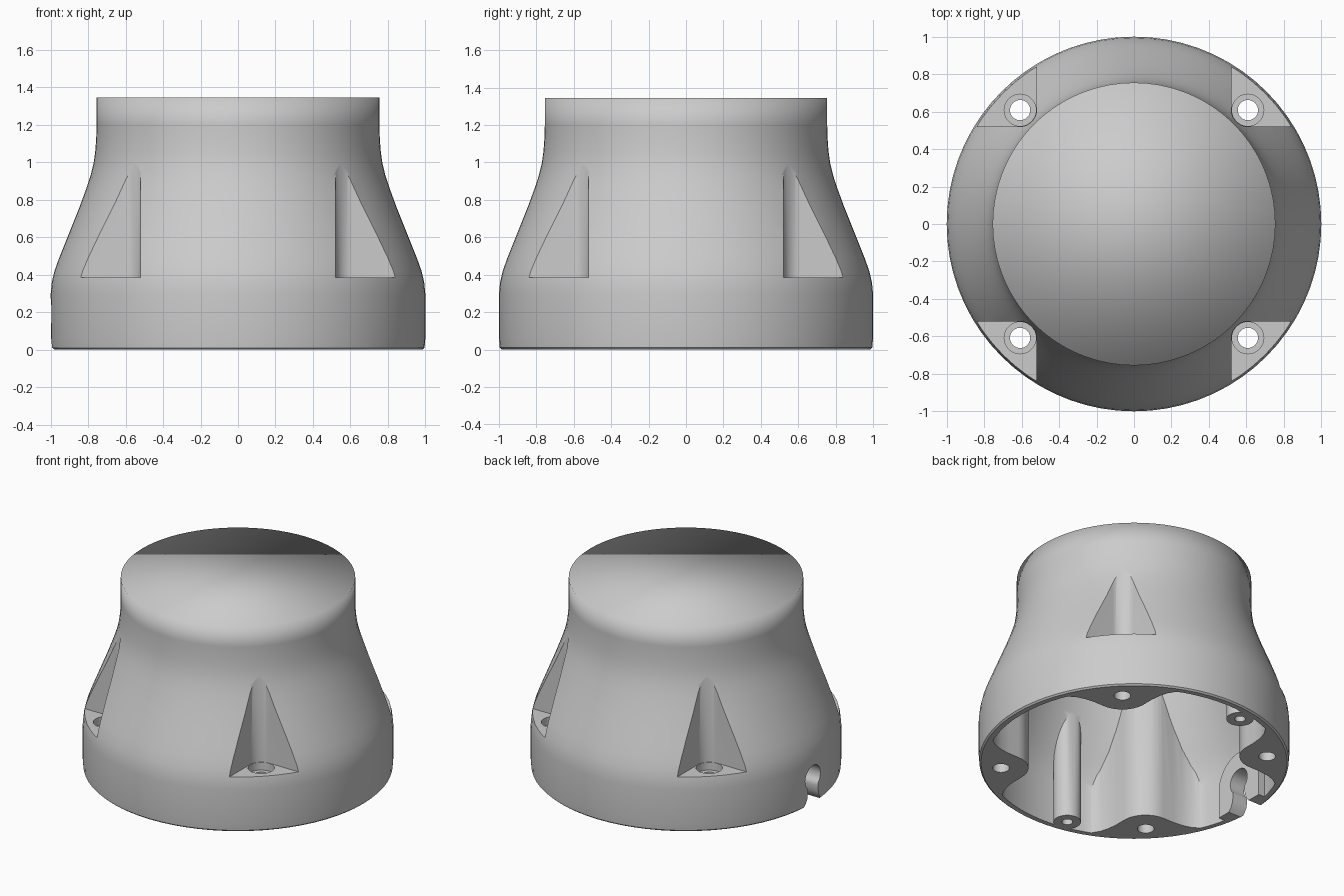
import bpy, bmesh
from math import cos, sin, pi, radians
from mathutils import Vector

if "Cube" in bpy.data.objects:
    bpy.data.objects.remove(bpy.data.objects["Cube"])

SEG = 72


def finish(name, bm):
    bmesh.ops.recalc_face_normals(bm, faces=bm.faces[:])
    me = bpy.data.meshes.new(name)
    bm.to_mesh(me)
    bm.free()
    ob = bpy.data.objects.new(name, me)
    bpy.context.collection.objects.link(ob)
    return ob


def loft(name, rings):
    """Closed solid through a list of equally sized point rings."""
    bm = bmesh.new()
    vs = [[bm.verts.new(p) for p in ring] for ring in rings]
    n = len(vs[0])
    for a, b in zip(vs, vs[1:]):
        for i in range(n):
            j = (i + 1) % n
            bm.faces.new((a[i], a[j], b[j], b[i]))
    bm.faces.new(vs[0][::-1])
    bm.faces.new(vs[-1])
    return finish(name, bm)


def circle(cx, cy, r, n=32, a0=0, a1=360):
    full = a1 - a0 == 360
    k = n if full else n - 1
    return [(cx + r * cos(radians(a0 + (a1 - a0) * i / k)),
             cy + r * sin(radians(a0 + (a1 - a0) * i / k))) for i in range(n)]


def lathe(name, profile):
    return loft(name, [[(x, y, z) for x, y in circle(0, 0, r, SEG)] for r, z in profile])


def prism(name, poly, z0, z1):
    return loft(name, [[(x, y, z) for x, y in poly] for z in (z0, z1)])


def prism_x(name, poly, x0, x1):
    return loft(name, [[(x, y, z) for y, z in poly] for x in (x0, x1)])


def cut(target, cutter):
    m = target.modifiers.new("cut", 'BOOLEAN')
    m.operation = 'DIFFERENCE'
    m.solver = 'EXACT'
    m.object = cutter
    bpy.context.view_layer.objects.active = target
    bpy.ops.object.modifier_apply(modifier=m.name)
    bpy.data.objects.remove(cutter, do_unlink=True)


def corners(poly):
    """Mirror a plan outline into the four quadrants."""
    for sx in (-1, 1):
        for sy in (-1, 1):
            yield [(sx * x, sy * y) for x, y in poly]


# Outer bell-shaped body
outer = [(.985, 0), (.996, .01), (1, .06), (1, .30), (.994, .36), (.98, .42), (.955, .49),
         (.925, .565), (.885, .665), (.845, .765), (.81, .86), (.787, .93), (.771, .995),
         (.762, 1.06), (.757, 1.13), (.755, 1.2), (.755, 1.345)]
body = lathe("housing", outer)

# Hollow interior, leaving solid columns for the screws
inner = [(.95, -.1), (.95, .30), (.943, .36), (.928, .42), (.902, .49), (.87, .565),
         (.83, .665), (.79, .765), (.755, .86), (.732, .93), (.716, .995), (.706, 1.06),
         (.70, 1.15), (.70, 1.25), (.68, 1.285)]
cavity = lathe("cavity", inner)

side = [(.25, 1.2), (.25, .95), (.33, .91), (.375, .87), (.405, .82), (.423, .76), (.43, .69)]
boss = side + circle(.61, .61, .18, 12, 180, 270) + [(y, x) for x, y in side[::-1]] + [(1.2, 1.2)]
for poly in corners(boss):
    cut(cavity, prism("boss", poly, -.3, 1.6))

# Two slim inner posts and the thicker wall around the cable notch
for s in (-1, 1):
    cut(cavity, prism("post", circle(-.165, s * .865, .088), -.3, 1.6))
pad = [(-.2, -.3), (.2, -.3), (.2, .2)] + circle(0, .2, .2, 16, 8, 172) + [(-.2, .2)]
cut(cavity, prism_x("notch_pad", pad, -1.2, -.88))
cut(body, cavity)

# Corner screw pockets with counterbore and through hole
pocket = [(.52, 1.2)] + circle(.61, .61, .09, 12, 180, 270) + [(1.2, .52), (1.2, 1.2)]
for poly in corners(pocket):
    cut(body, prism("pocket", poly, .385, 1.6))
for poly in corners(circle(.608, .608, .085)):
    cut(body, prism("counterbore", poly, .33, .45))
for poly in corners(circle(.608, .608, .054)):
    cut(body, prism("screw_hole", poly, -.2, .45))

# Blind holes in the slim posts
for s in (-1, 1):
    cut(body, prism("post_hole", circle(-.165, s * .865, .035, 20), -.2, .3))

# Keyhole-shaped cable notch on the left side
flare = [(.1, -.05), (.1, 0), (.078, .025), (.062, .06), (.056, .11)]
notch = flare + circle(0, .19, .085, 24, -45, 225) + [(-y, z) for y, z in flare[::-1]]
cut(body, prism_x("cable_notch", notch, -1.2, -.7))

# Smooth shading: hard edges by angle, the top rim stays soft
bm = bmesh.new()
bm.from_mesh(body.data)
for f in bm.faces:
    f.smooth = True
for e in bm.edges:
    rim = all(v.co.z > 1.34 for v in e.verts)
    e.smooth = rim or e.calc_face_angle(pi) < radians(32)
bm.to_mesh(body.data)
bm.free()
